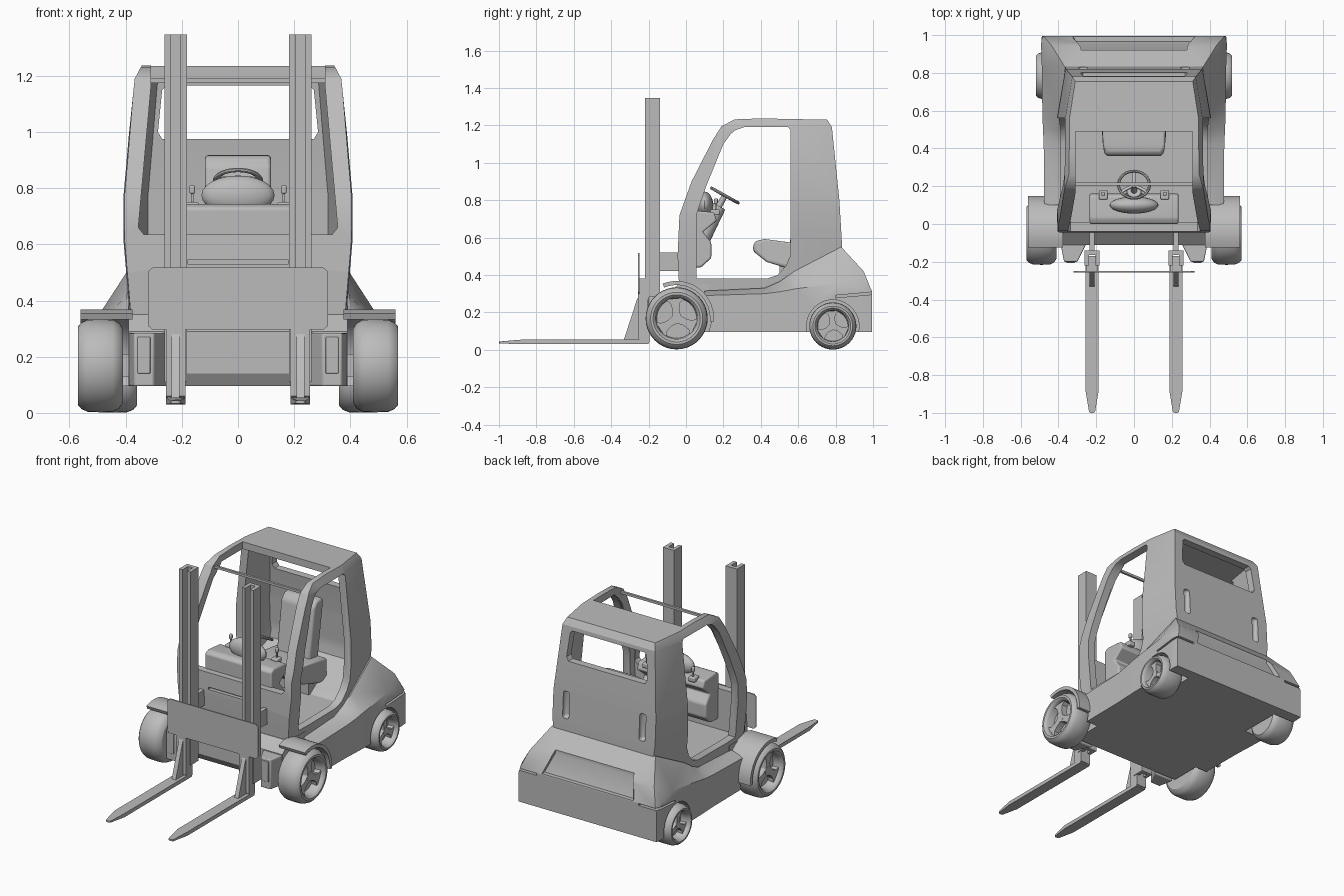
import bpy, bmesh
from math import sin, cos, pi, radians
from mathutils import Vector, Matrix

if "Cube" in bpy.data.objects:
    bpy.data.objects.remove(bpy.data.objects["Cube"])

grey = bpy.data.materials.new("plain grey")
grey.use_nodes = True
grey.diffuse_color = (0.5, 0.5, 0.5, 1)
grey.node_tree.nodes["Principled BSDF"].inputs["Base Color"].default_value = (0.5, 0.5, 0.5, 1)


def smooth(ob):
    bpy.ops.object.select_all(action='DESELECT')
    ob.select_set(True)
    bpy.context.view_layer.objects.active = ob
    bpy.ops.object.shade_smooth_by_angle(angle=radians(32))


def finish(name, bm, mirror=False, bevel=0.0):
    bmesh.ops.recalc_face_normals(bm, faces=bm.faces)
    me = bpy.data.meshes.new(name)
    bm.to_mesh(me)
    bm.free()
    me.materials.append(grey)
    ob = bpy.data.objects.new(name, me)
    bpy.context.collection.objects.link(ob)
    if bevel:
        m = ob.modifiers.new("bevel", 'BEVEL')
        m.width, m.segments, m.limit_method = bevel, 3, 'ANGLE'
    if mirror:
        ob.modifiers.new("mirror", 'MIRROR').use_mirror_merge = False
    smooth(ob)
    return ob


def prism_mesh(pts, axis, a, b):
    """Extrude a 2D outline along an axis; the outline is (y,z), (x,z) or (x,y)."""
    place = {'x': lambda p, t: (t, *p), 'y': lambda p, t: (p[0], t, p[1]), 'z': lambda p, t: (*p, t)}[axis]
    bm = bmesh.new()
    lo = [bm.verts.new(place(p, a)) for p in pts]
    hi = [bm.verts.new(place(p, b)) for p in pts]
    bm.faces.new(lo)
    bm.faces.new(hi)
    for i in range(len(pts)):
        j = (i + 1) % len(pts)
        bm.faces.new((lo[i], lo[j], hi[j], hi[i]))
    bmesh.ops.recalc_face_normals(bm, faces=bm.faces)
    return bm


def prism(name, pts, axis, a, b, **kw):
    return finish(name, prism_mesh(pts, axis, a, b), **kw)


def box(name, x, y, z, **kw):
    return prism(name, [(x[0], y[0]), (x[1], y[0]), (x[1], y[1]), (x[0], y[1])], 'z', *z, **kw)


def cut(ob, cutter):
    """Subtract the cutter and remove it."""
    bpy.context.view_layer.objects.active = ob
    m = ob.modifiers.new("cut", 'BOOLEAN')
    m.operation, m.object, m.solver = 'DIFFERENCE', cutter, 'EXACT'
    while ob.modifiers[0] != m:
        bpy.ops.object.modifier_apply(modifier=ob.modifiers[0].name)
    bpy.ops.object.modifier_apply(modifier=m.name)
    bpy.data.objects.remove(cutter)


def lerp(table, t):
    for (a, va), (b, vb) in zip(table, table[1:]):
        if t <= b:
            return va + (vb - va) * max(0, t - a) / (b - a)
    return table[-1][1]


# Cab shell: side outline whose half width follows height and depth
WIDTH_Z = [(0.3, 0.385), (0.62, 0.412), (0.78, 0.41), (1.19, 0.368), (1.235, 0.345)]
WIDTH_Y = [(-0.05, -0.008), (0.15, 0), (0.56, -0.004), (0.835, -0.05)]


def cab_solid(name, outline, inset):
    bm = prism_mesh(outline, 'x', -1, 1)
    cuts = [((0, 0, z), (0, 0, 1)) for z, _ in WIDTH_Z[1:4]] + [((0, y, 0), (0, 1, 0)) for y, _ in WIDTH_Y[1:3]]
    for co, no in cuts:
        bmesh.ops.bisect_plane(bm, geom=bm.verts[:] + bm.edges[:] + bm.faces[:], plane_co=co, plane_no=no)
    for v in bm.verts:
        v.co.x *= lerp(WIDTH_Z, v.co.z) + lerp(WIDTH_Y, v.co.y) - inset
    return finish(name, bm)


cab = cab_solid("cab_frame", [(-0.035, 0.3), (-0.045, 0.5), (-0.035, 0.72), (0.03, 0.9), (0.145, 1.125),
                              (0.19, 1.195), (0.26, 1.232), (0.4, 1.237), (0.755, 1.23), (0.78, 1.19),
                              (0.82, 0.8), (0.835, 0.55), (0.835, 0.3)], 0)
cut(cab, cab_solid("cavity", [(0.01, 0.375), (0.01, 0.72), (0.2, 1.11), (0.28, 1.19), (0.73, 1.19),
                              (0.775, 0.8), (0.785, 0.56), (0.72, 0.375)], 0.05))
cut(cab, prism("door", [(0.055, 0.38), (0.055, 0.72), (0.11, 0.88), (0.2, 1.1), (0.24, 1.155), (0.265, 1.175),
                        (0.31, 1.19), (0.545, 1.19), (0.56, 1.175), (0.56, 0.51), (0.535, 0.45),
                        (0.49, 0.4), (0.43, 0.38)], 'x', -1, 1))
cut(cab, prism("windscreen", [(-0.335, 0.635), (0.335, 0.635), (0.355, 0.66), (0.31, 1.16), (0.31, 1.5),
                              (-0.31, 1.5), (-0.31, 1.16), (-0.355, 0.66)], 'y', -0.3, 0.49))
cut(cab, prism("rear_window", [(-0.27, 0.975), (0.27, 0.975), (0.285, 1.0), (0.27, 1.15), (0.255, 1.165),
                               (-0.255, 1.165), (-0.27, 1.15), (-0.285, 1.0)], 'y', 0.65, 0.95))
cut(cab, box("front_groove", (-0.18, 0.18), (-0.2, -0.02), (0.53, 0.545)))
for s in (-1, 1):
    cut(cab, box("grip", (s * 0.27 - 0.022, s * 0.27 + 0.022), (0.8, 0.9), (0.62, 0.79), bevel=0.015))
smooth(cab)
box("front_crossbar", (-0.32, 0.32), (0.205, 0.22), (1.175, 1.19))

# Lower body: lofted from cross-sections (y, side width, shoulder height, top width, top height)
sections = [(0.1, 0.475, 0.29, 0.4, 0.315), (0.42, 0.478, 0.3, 0.4, 0.33), (0.5, 0.482, 0.31, 0.4, 0.365),
            (0.58, 0.485, 0.325, 0.395, 0.42), (0.83, 0.488, 0.36, 0.365, 0.55),
            (0.95, 0.492, 0.33, 0.44, 0.42), (0.995, 0.488, 0.28, 0.48, 0.31)]
bm = bmesh.new()
rings = [[bm.verts.new((x, y, z)) for x, z in ((-w, 0.095), (w, 0.095), (w, zs), (wt, zt), (-wt, zt), (-w, zs))]
         for y, w, zs, wt, zt in sections]
for r, q in zip(rings, rings[1:]):
    for i in range(6):
        j = (i + 1) % 6
        bm.faces.new((r[i], r[j], q[j], q[i]))
bm.faces.new(rings[0])
bm.faces.new(rings[-1])
bmesh.ops.triangulate(bm, faces=[f for f in bm.faces if len(f.verts) == 4])
body = finish("lower_body", bm)


def circle(cy, cz, r, n=40):
    return [(cy + r * cos(2 * pi * i / n), cz + r * sin(2 * pi * i / n)) for i in range(n)]


FRONT, REAR = (-0.05, 0.168), (0.785, 0.127)
for s in (-1, 1):
    cut(body, prism("arch", circle(*REAR, 0.14), 'x', s * 0.34, s * 0.6))
    cut(body, prism("front_arch", circle(*FRONT, 0.185), 'x', s * 0.39, s * 0.6))
    cut(body, prism("slit", [(0.8, 0.278), (1.1, 0.305), (1.1, 0.318), (0.8, 0.291)], 'x', s * 0.36, s * 0.6))
recess = prism_mesh([(0.92, 0.6), (0.92, 0.43), (0.965, 0.315), (1.1, 0.315), (1.1, 0.6)], 'x', -0.28, 0.28)
for v in recess.verts:
    if v.co.z < 0.4:
        v.co.x *= 1.16
cut(body, finish("rear_recess", recess))
smooth(body)

# Front chassis with light blocks
prism("front_chassis", [(-0.11, 0.14), (-0.08, 0.095), (0.12, 0.095), (0.12, 0.35), (-0.04, 0.35), (-0.11, 0.29)],
      'x', -0.39, 0.39)
prism("light_block", [(0.25, -0.1), (0.3, -0.2), (0.37, -0.2), (0.39, -0.1)], 'z', 0.095, 0.285,
      mirror=True, bevel=0.006)
box("front_light", (0.312, 0.358), (-0.206, -0.19), (0.14, 0.27), mirror=True, bevel=0.004)
box("axle_beam", (-0.45, 0.45), (-0.09, -0.01), (0.13, 0.21))

# Mudguards: arc bands over the front wheels
arc = [radians(a) for a in range(-5, 121, 9)]
band = [(FRONT[0] + r * cos(a), FRONT[1] + r * sin(a))
        for r, seq in ((0.2, arc), (0.178, arc[::-1])) for a in seq]
prism("mudguard", band, 'x', 0.375, 0.56, mirror=True)


# Wheels: turned tyre with a recessed rim, hub and three flared spokes
def wheel(name, centre, x0, radius, width=0.16):
    profile = [(0, 0), (0, 0.8), (0.08, 0.92), (0.22, 0.99), (0.5, 1), (0.78, 0.99), (0.92, 0.93), (1, 0.84),
               (1, 0.76), (0.95, 0.7), (0.88, 0.67), (0.6, 0.64), (0.6, 0)]
    bm = bmesh.new()
    vs = [bm.verts.new((x0 + a * width, 0, r * radius)) for a, r in profile]
    es = [bm.edges.new(p) for p in zip(vs, vs[1:])]
    bmesh.ops.spin(bm, geom=vs + es, cent=(0, 0, 0), axis=(1, 0, 0), angle=2 * pi, steps=40)
    bmesh.ops.remove_doubles(bm, verts=bm.verts, dist=1e-5)
    bmesh.ops.translate(bm, verts=bm.verts, vec=(0, *centre))
    finish(name + "_tyre", bm, mirror=True)
    c = Vector(centre)
    for k in range(3):
        a = radians(95 + 120 * k)
        d, n = Vector((cos(a), sin(a))), Vector((-sin(a), cos(a)))
        pts = [c + d * radius * u + n * radius * v
               for u, v in ((0, -0.15), (0.3, -0.11), (0.5, -0.16), (0.64, -0.33),
                            (0.64, 0.33), (0.5, 0.16), (0.3, 0.11), (0, 0.15))]
        prism(f"{name}_spoke_{k + 1}", pts, 'x', x0 + width * 0.55, x0 + width * 0.84, mirror=True)
    prism(name + "_hub", circle(*centre, radius * 0.17, 20), 'x', x0 + width * 0.5, x0 + width * 0.85, mirror=True)


wheel("front_wheel", FRONT, 0.41, 0.166)
wheel("rear_wheel", REAR, 0.36, 0.126)

# Mast channels, open to the front, with braces to the cab
prism("mast_rail", [(0.182, -0.22), (0.205, -0.22), (0.205, -0.165), (0.238, -0.165), (0.238, -0.22),
                    (0.262, -0.22), (0.262, -0.14), (0.182, -0.14)], 'z', 0.11, 1.347, mirror=True)
box("mast_brace", (0.208, 0.236), (-0.145, -0.03), (0.42, 0.52), mirror=True)

# Carriage plate and forks
prism("carriage_plate", [(-0.32, 0.31), (-0.305, 0.297), (0.305, 0.297), (0.32, 0.31), (0.32, 0.503),
                         (0.305, 0.517), (-0.305, 0.517), (-0.32, 0.503)], 'y', -0.256, -0.248)
box("carriage_bracket", (0.19, 0.254), (-0.25, -0.17), (0.3, 0.38), mirror=True)
prism("fork_shank", [(-0.256, 0.33), (-0.256, 0.06), (-0.22, 0.03), (-0.195, 0.04), (-0.195, 0.33)],
      'x', 0.187, 0.257, mirror=True)
prism("fork_gusset", [(-0.25, 0.29), (-0.262, 0.27), (-0.335, 0.045), (-0.25, 0.045)], 'x', 0.208, 0.236, mirror=True)
tine = prism_mesh([(0.187, -0.2), (0.187, -0.88), (0.206, -0.995), (0.215, -1), (0.229, -1), (0.238, -0.995),
                   (0.257, -0.88), (0.257, -0.2)], 'z', 0.03, 0.054)
for v in tine.verts:
    if v.co.y < -0.9:
        v.co.z = 0.034 if v.co.z < 0.04 else 0.044
finish("fork_tine", tine, mirror=True)

# Seat, cushion narrowing to the front
cushion = prism_mesh([(0.355, 0.53), (0.365, 0.58), (0.42, 0.592), (0.66, 0.56), (0.66, 0.4), (0.56, 0.43),
                      (0.43, 0.47)], 'x', -0.175, 0.175)
for v in cushion.verts:
    if v.co.y < 0.4:
        v.co.x *= 0.86
finish("seat_cushion", cushion, bevel=0.02)
prism("seat_back", [(0.55, 0.54), (0.64, 0.52), (0.7, 0.9), (0.68, 0.92), (0.63, 0.915), (0.6, 0.88)],
      'x', -0.118, 0.118, bevel=0.025)
box("seat_base", (-0.15, 0.15), (0.5, 0.7), (0.37, 0.46))

# Dashboard, instrument pod, levers and steering
prism("dashboard", [(0.0, 0.44), (0.0, 0.73), (0.03, 0.745), (0.15, 0.735), (0.165, 0.69), (0.09, 0.63),
                    (0.135, 0.575), (0.135, 0.49), (0.08, 0.44)], 'x', -0.235, 0.235, bevel=0.01)
bm = bmesh.new()
bmesh.ops.create_uvsphere(bm, u_segments=24, v_segments=12, radius=1,
                          matrix=Matrix.Translation((0, 0.1, 0.775)) @ Matrix.Diagonal((0.13, 0.045, 0.07, 1)))
finish("instrument_pod", bm)
box("lever_stem", (0.159, 0.167), (0.156, 0.164), (0.72, 0.79), mirror=True)
box("lever_knob", (0.153, 0.173), (0.15, 0.17), (0.78, 0.81), mirror=True, bevel=0.006)
box("lever_base", (0.14, 0.186), (0.13, 0.18), (0.72, 0.75), mirror=True, bevel=0.006)

TILT = Matrix.Translation((0, 0.208, 0.825)) @ Matrix.Rotation(radians(-29), 4, 'X')
bm = bmesh.new()
rim = [bm.verts.new((0.082 + 0.008 * cos(t * pi / 4), 0, 0.008 * sin(t * pi / 4))) for t in range(8)]
es = [bm.edges.new((rim[i], rim[(i + 1) % 8])) for i in range(8)]
bmesh.ops.spin(bm, geom=rim + es, cent=(0, 0, 0), axis=(0, 0, 1), angle=2 * pi, steps=36)
bmesh.ops.remove_doubles(bm, verts=bm.verts, dist=1e-5)
for a in (90, 210, 330):
    bmesh.ops.create_cube(bm, size=1, matrix=Matrix.Rotation(radians(a), 4, 'Z')
                          @ Matrix.Translation((0.042, 0, -0.005)) @ Matrix.Diagonal((0.08, 0.016, 0.008, 1)))
bmesh.ops.transform(bm, matrix=TILT, verts=bm.verts)
finish("steering_wheel", bm)
bm = bmesh.new()
for depth, r, off in ((0.12, 0.018, -0.06), (0.11, 0.045, -0.12), (0.1, 0.05, -0.2)):
    bmesh.ops.create_cone(bm, cap_ends=True, segments=20, radius1=r, radius2=r * 0.85, depth=depth,
                          matrix=TILT @ Matrix.Translation((0, 0, off)))
finish("steering_column", bm)
